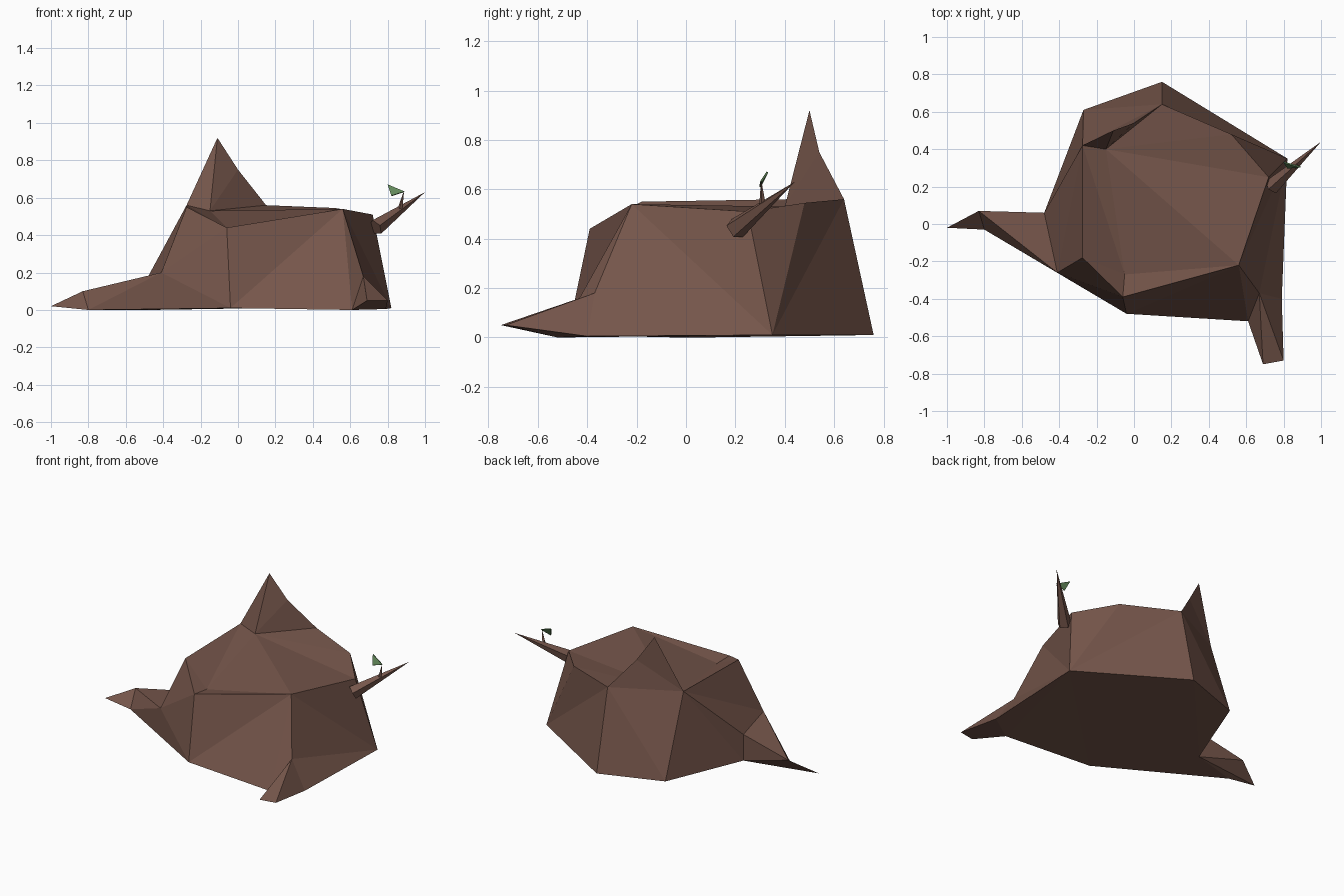
import bpy, bmesh, math
from mathutils import Vector

if "Cube" in bpy.data.objects:
    bpy.data.objects.remove(bpy.data.objects["Cube"])


def material(name, rgb):
    m = bpy.data.materials.new(name)
    m.diffuse_color = (*rgb, 1)
    m.use_nodes = True
    m.node_tree.nodes["Principled BSDF"].inputs["Base Color"].default_value = m.diffuse_color
    return m


bark = material("bark brown", (0.18, 0.093, 0.07))
green = material("leaf green", (0.12, 0.24, 0.10))


def finish(name, bm, mat):
    bmesh.ops.recalc_face_normals(bm, faces=bm.faces)
    me = bpy.data.meshes.new(name)
    bm.to_mesh(me)
    bm.free()
    me.materials.append(mat)
    ob = bpy.data.objects.new(name, me)
    bpy.context.collection.objects.link(ob)
    return ob


def spike(name, start, end, r1, r2, sides, mat):
    """Tapered stick between two points."""
    a, b = Vector(start), Vector(end)
    bm = bmesh.new()
    bmesh.ops.create_cone(bm, cap_ends=True, segments=sides, radius1=r1,
                          radius2=r2, depth=(b - a).length)
    rot = (b - a).to_track_quat('Z', 'Y').to_matrix()
    for v in bm.verts:
        v.co = rot @ v.co + (a + b) / 2
    return finish(name, bm, mat)


# Stump corners: b = ground ring, r = broken rim, i = sunken top
P = {
    "b0": (-.48, .06, 0), "b1": (-.80, -.03, 0), "b2": (-.04, -.48, .01),
    "b3": (.61, -.52, 0), "b4": (.79, -.40, .005), "b5": (.82, .35, .01),
    "b6": (.15, .76, .01), "b7": (-.27, .61, .01),
    "r0": (-.275, .42, .56), "r1": (-.275, -.18, .55), "r2": (-.06, -.39, .44),
    "r3": (.56, -.22, .54), "r4": (.72, .25, .51), "r5": (.52, .48, .545),
    "r6": (.15, .64, .56), "i0": (-.15, .40, .53), "i1": (-.05, -.27, .43),
    # root shoulders, root ends and the tall splinter
    "m0": (-.48, .06, .18), "m1": (-.41, -.26, .20), "m2": (.67, -.37, .18),
    "q0": (-.83, .07, .10), "q1": (-1, -.02, .02),
    "t0": (.69, -.75, .05), "t1": (.80, -.73, .05),
    "k": (-.11, .50, .92), "n": (0, .54, .75),
}
parts = {
    "walls": "r0 b7 b0,r0 b0 m0,r0 m0 m1,r0 m1 r1,r1 m1 r2,r2 m1 b2,m1 b1 b2,"
             "r2 b2 r3,r3 b2 b3,r3 b3 m2,r3 m2 b5,m2 b4 b5,r3 b5 r4,r4 b5 r5,"
             "r5 b5 r6,r6 b5 b6,r6 b6 b7,r6 b7 r0",
    "top": "r0 r1 i1,r0 i1 i0,r1 r2 i1,r2 r3 i1,i0 i1 r3,i0 r3 r4,i0 r4 r5,i0 r5 r6",
    "splinter": "r0 i0 k,i0 n k,i0 r6 n,k n r0,n r6 r0",
    "left root": "m0 q0 m1,q0 b1 m1,q0 q1 b1,m0 b0 q0,q0 b0 q1,b0 b1 q1",
    "front root": "b3 t0 m2,m2 t0 t1,m2 t1 b4,b3 b4 t1,b3 t1 t0",
    "underside": "b0 b7 b6 b5 b4 b3 b2 b1",
}
bm = bmesh.new()
V = {key: bm.verts.new(co) for key, co in P.items()}
for faces in parts.values():
    for f in faces.split(","):
        bm.faces.new([V[key] for key in f.split()])
bmesh.ops.triangulate(bm, faces=[f for f in bm.faces if len(f.verts) > 4])
finish("stump", bm, bark)

# Side branch with a small twig
spike("branch", (.735, .20, .44), (1, .44, .63), .045, 0, 5, bark)
spike("twig", (.865, .31, .535), (.885, .305, .625), .014, .002, 4, bark)

# Leaf: thin triangular blade
bm = bmesh.new()
corners = [Vector(c) for c in ((.80, .33, .67), (.89, .305, .632), (.82, .30, .61))]
normal = (corners[1] - corners[0]).cross(corners[2] - corners[0]).normalized() * .004
rings = [[bm.verts.new(c + normal * s) for c in corners] for s in (-1, 1)]
for ring in rings:
    bm.faces.new(ring)
for j in range(3):
    k = (j + 1) % 3
    bm.faces.new((rings[0][j], rings[0][k], rings[1][k], rings[1][j]))
finish("leaf", bm, green)
